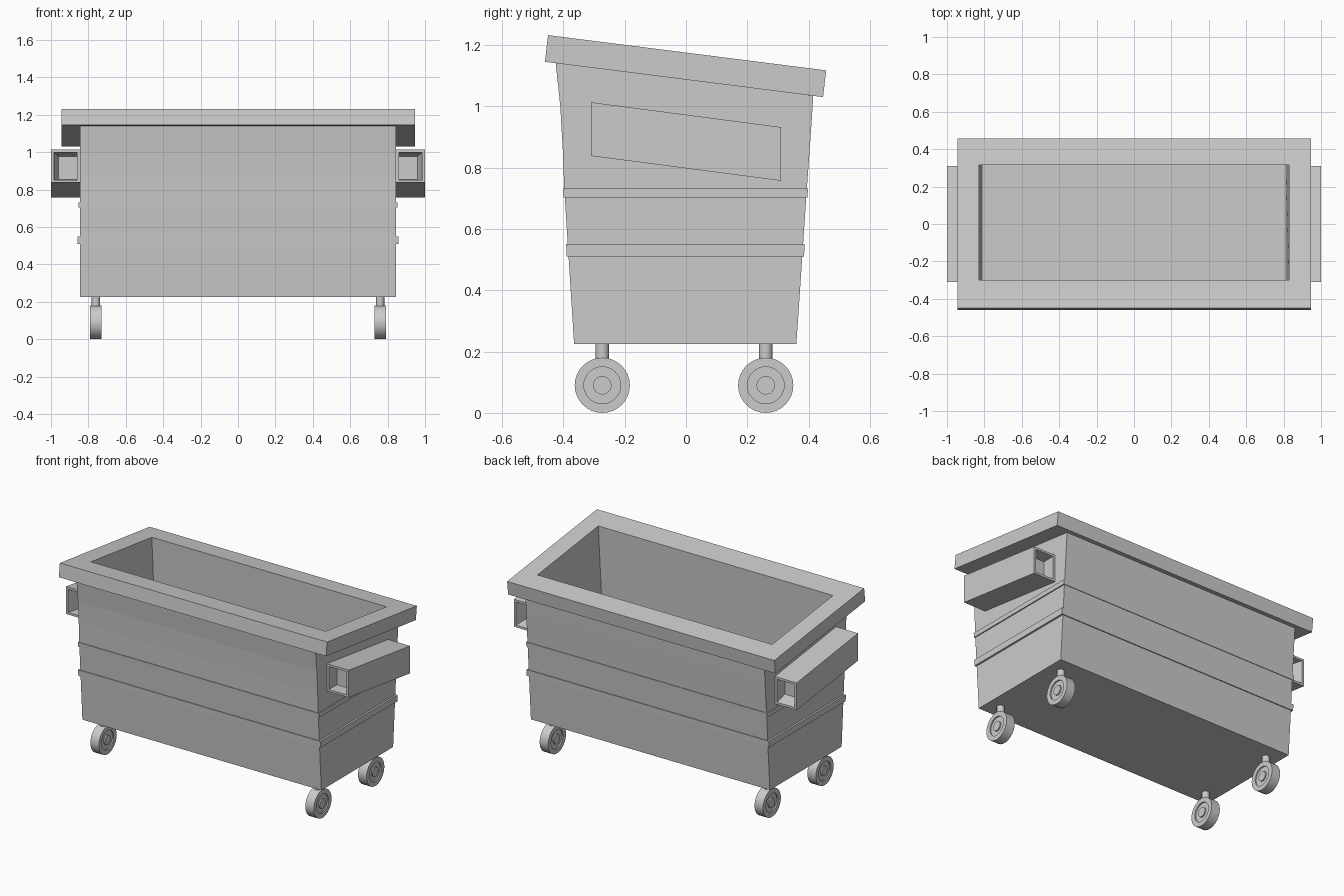
import bpy
import bmesh
from math import cos, sin, tau, radians

if "Cube" in bpy.data.objects:
    bpy.data.objects.remove(bpy.data.objects["Cube"])


def skin(name, loops, closed=False, mirror=False, smooth=False):
    """Join equal-sized point loops with quads; cap the ends or close into a ring."""
    bm = bmesh.new()
    rows = [[bm.verts.new(p) for p in loop] for loop in loops]
    n = len(rows[0])
    pairs = list(zip(rows, rows[1:]))
    if closed:
        pairs.append((rows[-1], rows[0]))
    else:
        bm.faces.new(rows[0])
        bm.faces.new(rows[-1])
    for a, b in pairs:
        for i in range(n):
            j = (i + 1) % n
            bm.faces.new((a[i], a[j], b[j], b[i]))
    bmesh.ops.recalc_face_normals(bm, faces=bm.faces)
    mesh = bpy.data.meshes.new(name)
    bm.to_mesh(mesh)
    bm.free()
    ob = bpy.data.objects.new(name, mesh)
    bpy.context.collection.objects.link(ob)
    if mirror:
        ob.modifiers.new("Mirror", 'MIRROR')
    if smooth:
        bpy.ops.object.select_all(action='DESELECT')
        ob.select_set(True)
        bpy.context.view_layer.objects.active = ob
        bpy.ops.object.shade_smooth_by_angle(angle=radians(35))
    return ob


def rect(hx, yf, zf, yb, zb):
    """Rectangle spanning +-hx, with its own front and back height."""
    return [(-hx, yf, zf), (hx, yf, zf), (hx, yb, zb), (-hx, yb, zb)]


# Container: outer wall, tilted rim, then down inside to the floor
skin("container", [
    rect(0.845, -0.365, 0.225, 0.36, 0.225),
    rect(0.845, -0.397, 0.73, 0.394, 0.73),
    rect(0.845, -0.402, 0.86, 0.402, 0.84),
    rect(0.845, -0.410, 1.00, 0.409, 0.94),
    rect(0.845, -0.425, 1.141, 0.415, 1.034),
    rect(0.945, -0.460, 1.145, 0.447, 1.030),
    rect(0.945, -0.450, 1.232, 0.457, 1.117),
    rect(0.830, -0.300, 1.213, 0.315, 1.135),
    rect(0.810, -0.340, 0.245, 0.340, 0.245),
])

# Raised ribs around the wall
for name, hx, yf, yb, z0, z1 in (("lower_rib", 0.857, -0.391, 0.387, 0.51, 0.55),
                                 ("upper_rib", 0.852, -0.401, 0.398, 0.703, 0.732)):
    t = 0.02
    skin(name, [
        rect(hx - t, yf + t, z0, yb - t, z0),
        rect(hx, yf + 0.002, z0, yb - 0.002, z0),
        rect(hx, yf, z1, yb, z1),
        rect(hx - t, yf + t, z1, yb - t, z1),
    ], closed=True)


# Slanted fork pockets with a recess at each end
def pocket_loop(y, x0, x1, inset):
    mid = 0.885 - 0.131 * y
    h = 0.0875 - inset
    return [(x0, y, mid - h), (x1, y, mid - h), (x1, y, mid + h), (x0, y, mid + h)]


skin("fork_pocket", [
    pocket_loop(-0.23, 0.86, 0.96, 0.025),
    pocket_loop(-0.31, 0.86, 0.985, 0.014),
    pocket_loop(-0.31, 0.84, 1.0, 0),
    pocket_loop(0.31, 0.84, 1.0, 0),
    pocket_loop(0.31, 0.86, 0.985, 0.014),
    pocket_loop(0.23, 0.86, 0.96, 0.025),
], mirror=True)

# Castors: lathed wheel with recessed ring and hub, plus a stem
SEG = 32
half = [(0.030, 0.03), (0.022, 0.03), (0.022, 0.06), (0.030, 0.06), (0.030, 0.09)]
profile = [(0.030, 0.029)] + half
profile = half + [(-x, r) for x, r in reversed(half)]
for end, y in (("front", -0.273), ("back", 0.26)):
    skin(end + "_wheel",
         [[(0.76 + x, y + r * cos(tau * i / SEG), 0.09 + r * sin(tau * i / SEG))
           for i in range(SEG)] for x, r in profile], mirror=True, smooth=True)
    skin(end + "_stem",
         [[(0.76 + 0.022 * cos(tau * i / 16), y + 0.022 * sin(tau * i / 16), z)
           for i in range(16)] for z in (0.15, 0.23)], mirror=True, smooth=True)
